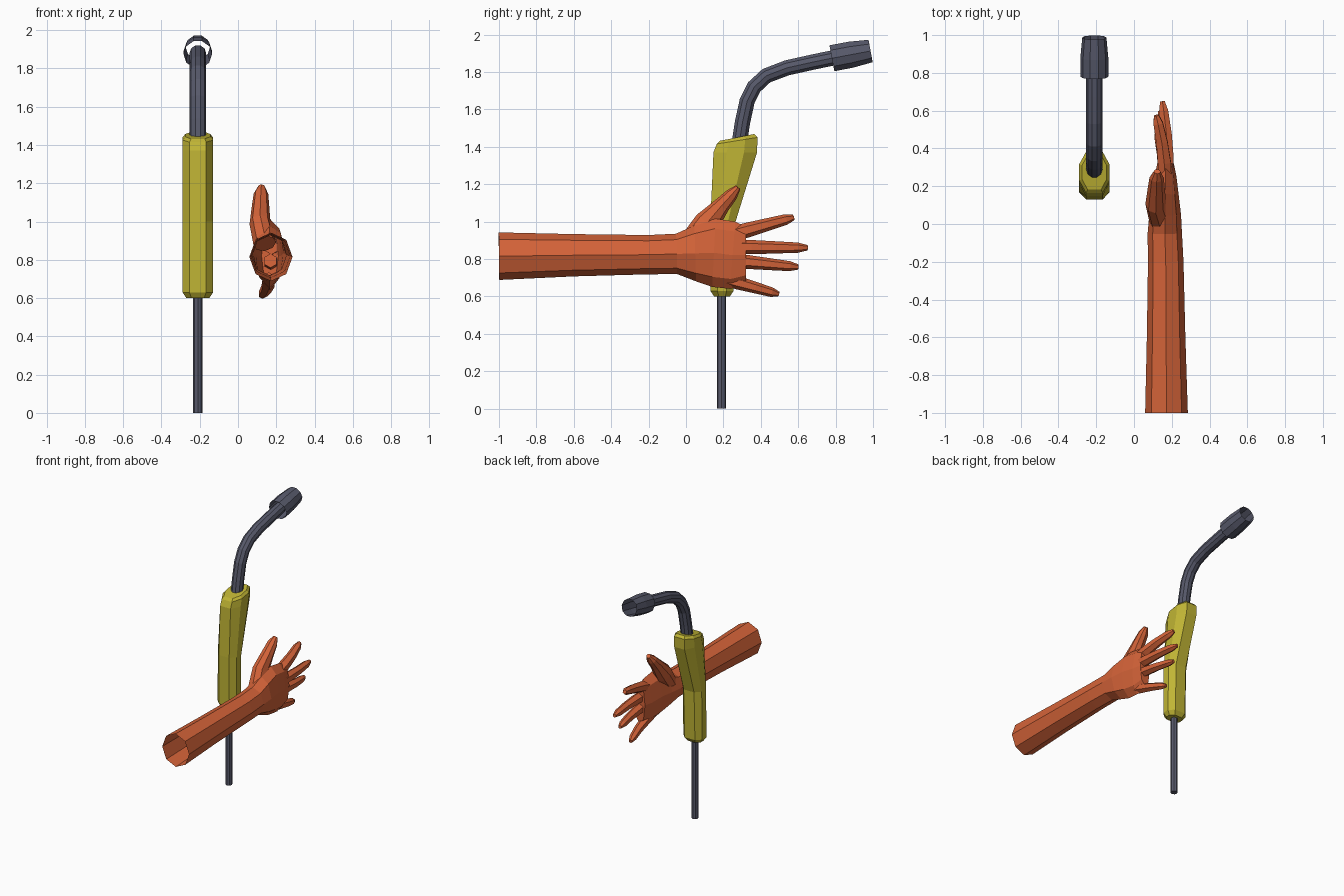
import bpy, bmesh, math
from mathutils import Vector

if "Cube" in bpy.data.objects:
    bpy.data.objects.remove(bpy.data.objects["Cube"])


def material(name, rgb):
    m = bpy.data.materials.new(name)
    m.diffuse_color = (*rgb, 1)
    m.use_nodes = True
    m.node_tree.nodes["Principled BSDF"].inputs["Base Color"].default_value = m.diffuse_color
    return m


ORANGE = material("orange_skin", (0.66, 0.125, 0.04))
YELLOW = material("yellow_grip", (0.53, 0.46, 0.035))
GREY = material("slate_metal", (0.095, 0.10, 0.145))


def loft(name, rings, mat, cap_start=True, cap_end=True):
    """Bridge a list of point rings into one mesh."""
    bm = bmesh.new()
    vs = [[bm.verts.new(p) for p in r] for r in rings]
    n = len(vs[0])
    for a, b in zip(vs, vs[1:]):
        for i in range(n):
            j = (i + 1) % n
            bm.faces.new((a[i], a[j], b[j], b[i]))
    if cap_start:
        bm.faces.new(vs[0][::-1])
    if cap_end:
        bm.faces.new(vs[-1])
    bmesh.ops.recalc_face_normals(bm, faces=bm.faces)
    me = bpy.data.meshes.new(name)
    bm.to_mesh(me)
    bm.free()
    me.materials.append(mat)
    ob = bpy.data.objects.new(name, me)
    bpy.context.collection.objects.link(ob)
    return ob


def tube(name, path, mat, sides=8, phase=0.0, **caps):
    """Sweep an ellipse along (x, y, z, x radius, other radius) stations."""
    pts = [Vector(p[:3]) for p in path]
    rings = []
    for i, p in enumerate(path):
        t = (pts[min(i + 1, len(pts) - 1)] - pts[max(i - 1, 0)]).normalized()
        u = Vector((1, 0, 0))
        u = (u - t * u.dot(t)).normalized()
        v = t.cross(u)
        ring = []
        for k in range(sides):
            a = phase + 2 * math.pi * k / sides
            ring.append(pts[i] + u * (p[3] * math.cos(a)) + v * (p[4] * math.sin(a)))
        rings.append(ring)
    return loft(name, rings, mat, **caps)


TX = -0.21  # centre line of the torch

# Cable below the grip
tube("cable", [(TX, 0.19, 0, 0.025, 0.025), (TX, 0.19, 0.62, 0.025, 0.025)], GREY)

# Grip: chamfered sections given by front point, back point and half width
OCT = [(-1, .3), (-.55, 0), (.55, 0), (1, .3), (1, .7), (.55, 1), (-.55, 1), (-1, .7)]
sections = [
    (0.150, 0.600, 0.235, 0.600, 0.060),
    (0.130, 0.630, 0.255, 0.630, 0.080),
    (0.130, 1.000, 0.265, 1.000, 0.080),
    (0.147, 1.370, 0.380, 1.370, 0.080),
    (0.165, 1.415, 0.382, 1.450, 0.080),
    (0.182, 1.432, 0.365, 1.468, 0.065),
]
loft("grip", [[(TX + fx * w, y0 + (y1 - y0) * fy, z0 + (z1 - z0) * fy) for fx, fy in OCT]
              for y0, z0, y1, z1, w in sections], YELLOW)

# Bent neck
neck = [(0.285, 1.42), (0.302, 1.53), (0.327, 1.645), (0.365, 1.72), (0.43, 1.78),
        (0.54, 1.822), (0.68, 1.853), (0.81, 1.88)]
tube("neck", [(TX, y, z, 0.043, 0.043) for y, z in neck], GREY, 10, cap_start=False)

# Open nozzle sleeve
nozzle = [(0.78, 1.873, 0.074), (0.88, 1.892, 0.074), (0.987, 1.912, 0.064)]
tube("nozzle", [(TX, y, z, r, r) for y, z, r in nozzle], GREY, 10,
     cap_start=False, cap_end=False)

# Forearm and palm, open at the elbow end
tube("forearm_and_palm", [
    (0.172, -1.00, 0.815, 0.113, 0.127),
    (0.170, -0.60, 0.820, 0.102, 0.113),
    (0.168, -0.20, 0.823, 0.094, 0.105),
    (0.163, -0.05, 0.827, 0.091, 0.108),
    (0.165, 0.05, 0.830, 0.084, 0.150),
    (0.165, 0.15, 0.833, 0.072, 0.183),
    (0.167, 0.25, 0.820, 0.058, 0.180),
    (0.167, 0.32, 0.820, 0.044, 0.152),
], ORANGE, cap_start=False)

# Thumb with a broad base
tube("thumb", [
    (0.140, 0.02, 0.885, 0.060, 0.060),
    (0.115, 0.11, 0.990, 0.055, 0.070),
    (0.118, 0.19, 1.085, 0.045, 0.045),
    (0.120, 0.245, 1.145, 0.038, 0.034),
    (0.123, 0.278, 1.183, 0.018, 0.016),
], ORANGE)

# Fingers: base (x, y, z), tip (x, y, z), base radius
fingers = {
    "index_finger": ((0.165, 0.22, 0.925), (0.118, 0.575, 1.022), 0.040),
    "middle_finger": ((0.175, 0.22, 0.865), (0.150, 0.650, 0.860), 0.038),
    "ring_finger": ((0.170, 0.22, 0.795), (0.140, 0.600, 0.757), 0.037),
    "little_finger": ((0.160, 0.18, 0.700), (0.122, 0.495, 0.612), 0.036),
}
for name, (base, tip, r) in fingers.items():
    a, b = Vector(base), Vector(tip)
    path = []
    for f, s in ((0, 1), (0.3, 1), (0.6, 0.86), (0.88, 0.72), (1, 0.38)):
        p = a.lerp(b, f)
        p.x += 0.012 * math.sin(math.pi * f)  # slight knuckle arch
        path.append((*p, r * s, r * s))
    tube(name, path, ORANGE, 6, math.pi / 6)
